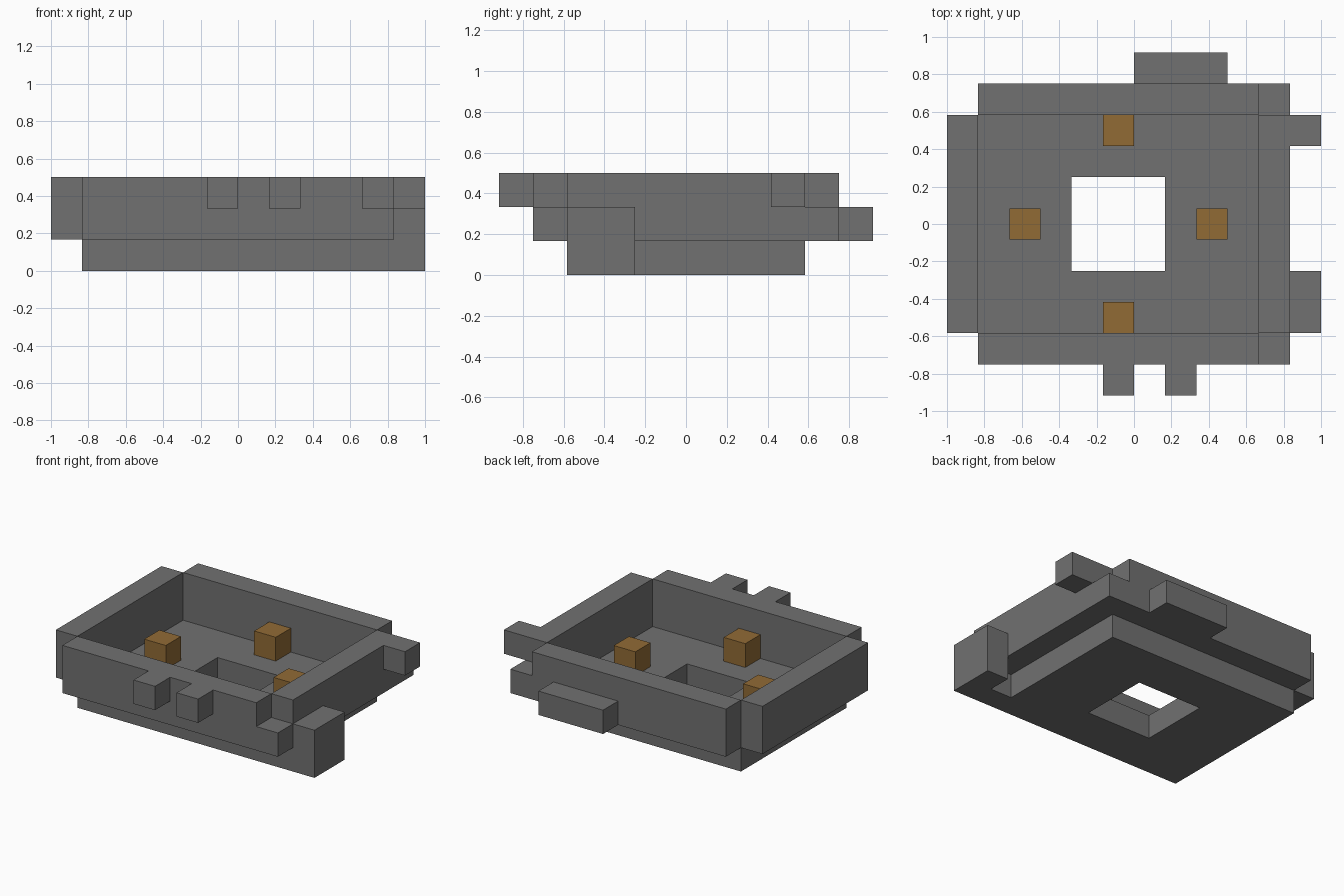
import bpy, bmesh
from mathutils import Vector

cube = bpy.data.objects.get("Cube")
if cube:
    bpy.data.objects.remove(cube, do_unlink=True)

U = 1 / 6  # one building block


def material(name, rgb):
    m = bpy.data.materials.new(name)
    m.use_nodes = True
    colour = (*rgb, 1)
    m.diffuse_color = colour
    m.node_tree.nodes["Principled BSDF"].inputs["Base Color"].default_value = colour
    return m


stone = material("grey_stone", (0.165, 0.165, 0.165))
wood = material("brown_wood", (0.285, 0.147, 0.036))


def finish(name, bm, mat):
    bmesh.ops.recalc_face_normals(bm, faces=bm.faces)
    mesh = bpy.data.meshes.new(name)
    bm.to_mesh(mesh)
    bm.free()
    mesh.materials.append(mat)
    obj = bpy.data.objects.new(name, mesh)
    bpy.context.collection.objects.link(obj)
    return obj


def box(name, x, y, z, mat=stone):
    """Box from (low, high) block ranges along each axis."""
    bm = bmesh.new()
    bmesh.ops.create_cube(bm, size=1)
    for v in bm.verts:
        v.co = Vector([U * r[c > 0] for r, c in zip((x, y, z), v.co)])
    return finish(name, bm, mat)


def framed_floor(name, outer, inner, height):
    """Slab with a rectangular opening; rectangles are (x0, x1, y0, y1)."""
    bm = bmesh.new()
    loops = []
    for x0, x1, y0, y1 in (outer, inner):
        corners = ((x0, y0), (x1, y0), (x1, y1), (x0, y1))
        loops.append([bm.verts.new((U * x, U * y, 0)) for x, y in corners])
    a, b = loops
    for i in range(4):
        j = (i + 1) % 4
        bm.faces.new((a[i], a[j], b[j], b[i]))
    up = bmesh.ops.extrude_face_region(bm, geom=bm.faces[:], use_keep_orig=True)["geom"]
    verts = [g for g in up if isinstance(g, bmesh.types.BMVert)]
    bmesh.ops.translate(bm, verts=verts, vec=(0, 0, U * height))
    return finish(name, bm, stone)


# Floor with its square opening
framed_floor("floor", (-5, 4, -3.5, 3.5), (-2, 1, -1.5, 1.5), 1)

# Side walls
box("right_wall", (-6, -5), (-3.5, 3.5), (1, 3))
box("left_wall", (4, 5), (-3.5, 3.5), (1, 3))

# End walls, each with a lower corner step
for side, y in (("front", (-4.5, -3.5)), ("back", (3.5, 4.5))):
    box(side + "_wall", (-5, 4), y, (1, 3))
    box(side + "_corner_step", (4, 5), y, (1, 2))

# Blocks sticking out of the walls
for i, x in enumerate((-1, 1)):
    box(f"front_tab_{i + 1}", (x, x + 1), (-5.5, -4.5), (2, 3))
box("back_ledge", (0, 3), (4.5, 5.5), (1, 2))
box("left_tab", (5, 6), (2.5, 3.5), (2, 3))
box("left_buttress", (5, 6), (-3.5, -1.5), (0, 2))
box("buttress_link", (4, 5), (-3.5, -2.5), (0, 1))

# Wooden blocks around the opening
for name, x, y in (("front", -1, -3.5), ("back", -1, 2.5),
                   ("right", -4, -0.5), ("left", 2, -0.5)):
    box(name + "_wood_block", (x, x + 1), (y, y + 1), (1, 2), wood)
